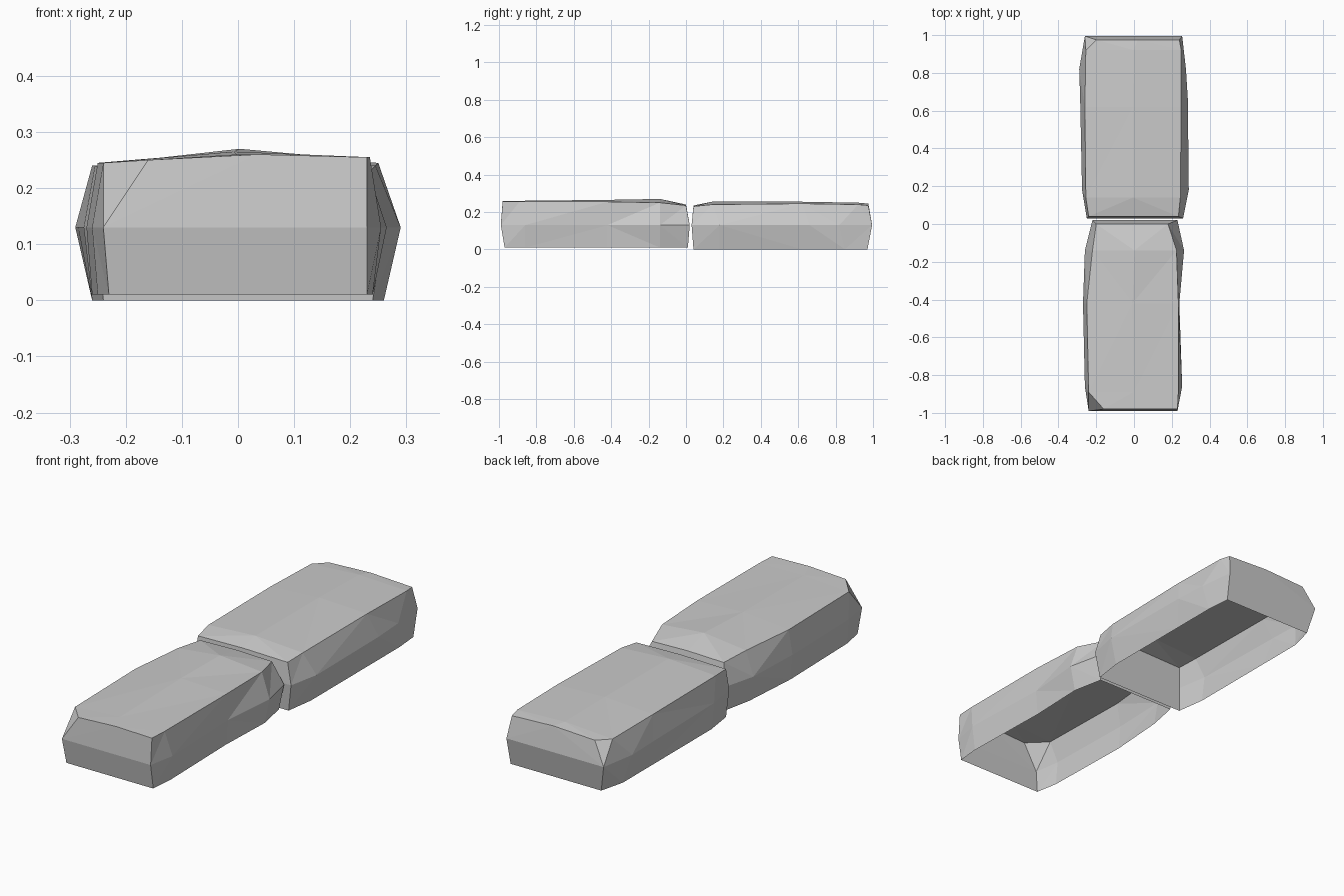
import bpy
import bmesh

cube = bpy.data.objects.get("Cube")
if cube:
    bpy.data.objects.remove(cube, do_unlink=True)

# Plain grey stone
stone = bpy.data.materials.new("grey stone")
stone.use_nodes = True
colour = (0.6, 0.6, 0.6, 1.0)
stone.diffuse_color = colour
stone.node_tree.nodes["Principled BSDF"].inputs["Base Color"].default_value = colour

UNIT = 0.01  # section figures are in hundredths


def section_points(section, base):
    """One open cross-section, running from the bottom left over the top to the bottom right."""
    (y_low, y_mid, y_top), left, right, (z_left, z_ridge, z_right) = section
    low_l, mid_l, top_l = left
    low_r, mid_r, top_r = right
    z_mid = 13
    ridge = (top_l + top_r) / 2
    return [
        (low_l, y_low, base), (mid_l, y_mid, z_mid), (top_l, y_top, z_left),
        (ridge, y_top, z_ridge),
        (top_r, y_top, z_right), (mid_r, y_mid, z_mid), (low_r, y_low, base),
    ]


def stone_block(name, sections, base):
    """Loft the sections into a hollow shell, closed at the ends and open underneath."""
    bm = bmesh.new()
    rings = []
    for section in sections:
        points = section_points(section, base)
        rings.append([bm.verts.new([c * UNIT for c in p]) for p in points])

    # Sides and top
    for a, b in zip(rings, rings[1:]):
        for i in range(len(a) - 1):
            bm.faces.new((a[i], a[i + 1], b[i + 1], b[i]))

    # End walls, split at mid height so that they can bulge
    for ring in (rings[0], rings[-1]):
        low_l, mid_l, top_l, ridge, top_r, mid_r, low_r = ring
        bm.faces.new((low_l, mid_l, mid_r, low_r))
        bm.faces.new((mid_l, top_l, ridge, top_r, mid_r))

    # Chipped facets
    bmesh.ops.triangulate(bm, faces=bm.faces[:], quad_method='SHORT_EDGE')
    bmesh.ops.recalc_face_normals(bm, faces=bm.faces[:])
    top = max(bm.faces, key=lambda f: f.calc_center_median().z)
    if top.normal.z < 0:
        bmesh.ops.reverse_faces(bm, faces=bm.faces[:])

    mesh = bpy.data.meshes.new(name)
    bm.to_mesh(mesh)
    bm.free()
    mesh.materials.append(stone)
    block = bpy.data.objects.new(name, mesh)
    bpy.context.collection.objects.link(block)
    return block


# Each section: y at bottom, middle and top; left x; right x; heights left, ridge, right
front_sections = [
    ((-97, -99, -98), (-23, -24, -16), (23, 23, 23), (25, 26, 25.5)),
    ((-86, -86, -89), (-25, -26, -24), (24, 25.5, 23.5), (24.5, 26, 25.5)),
    ((-42, -42, -42), (-26, -27, -25), (23, 24, 23.5), (24.5, 26.5, 25.5)),
    ((-14, -14, -14), (-24, -26, -22), (24, 26.5, 22.5), (24.5, 27, 25)),
    ((1, 2, 0), (-21, -22, -20), (21, 23, 18), (23.5, 24, 23.5)),
]
back_sections = [
    ((4, 3, 4), (-24, -25, -24), (24, 26, 23.5), (23, 23.5, 23)),
    ((18, 18, 14), (-26, -27.5, -25.5), (26, 29, 24.5), (24, 25.5, 24)),
    ((62, 66, 62), (-26, -28.5, -26), (26, 28.5, 25), (24, 25.5, 24.5)),
    ((85, 82, 92), (-26, -29, -25.5), (26, 27.5, 25), (23.5, 25, 24)),
    ((97, 99.5, 97.5), (-23, -26, -20), (25, 25.5, 24), (23.5, 24.5, 23.5)),
]

front_block = stone_block("front_stone_block", front_sections, 1)
back_block = stone_block("back_stone_block", back_sections, 0)
